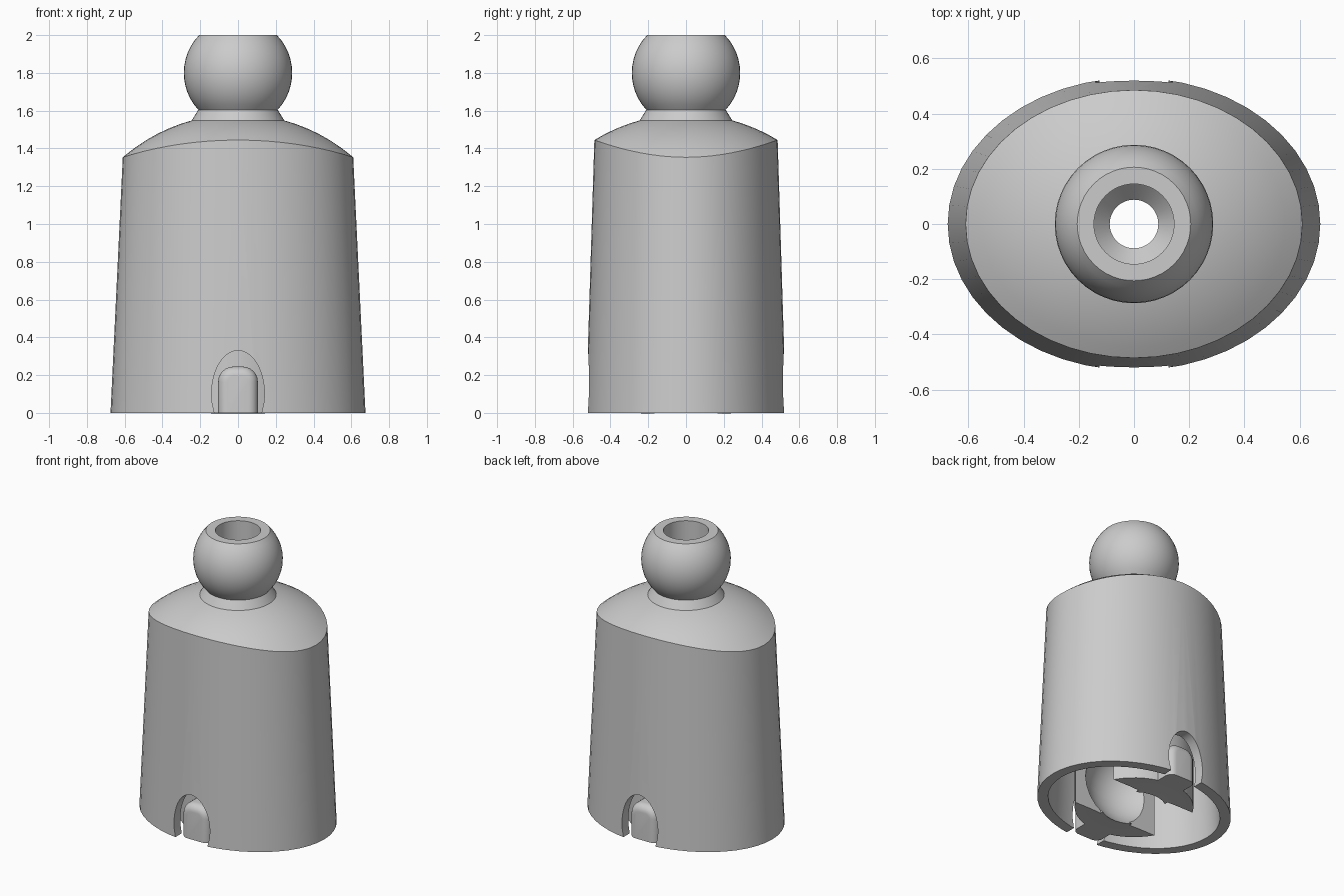
import bpy, bmesh, math
from mathutils import Matrix

if "Cube" in bpy.data.objects:
    bpy.data.objects.remove(bpy.data.objects["Cube"])

N = 48
grey = bpy.data.materials.new("light_grey")
grey.diffuse_color = (0.6, 0.6, 0.6, 1)
grey.use_nodes = True
grey.node_tree.nodes["Principled BSDF"].inputs["Base Color"].default_value = grey.diffuse_color

def make_object(name, bm):
    bmesh.ops.recalc_face_normals(bm, faces=bm.faces)
    me = bpy.data.meshes.new(name)
    bm.to_mesh(me)
    bm.free()
    me.materials.append(grey)
    ob = bpy.data.objects.new(name, me)
    bpy.context.collection.objects.link(ob)
    return ob

def dome_z(r, drop=0.0):
    return 0.651 - drop + math.sqrt(0.865 - r * r)

def wall(ang, z, inset=0.0):
    a = 0.675 - 0.048 * z - inset
    b = 0.53 - 0.031 * z - inset
    return a * math.cos(ang), b * math.sin(ang)

def wall_top(ang, inset=0.0, drop=0.0):
    # height where the tapered oval wall meets the dome
    z = 1.4
    for _ in range(12):
        z = dome_z(math.hypot(*wall(ang, z, inset)), drop)
    return (*wall(ang, z, inset), z)

def dome_point(ang, t, r_end, inset=0.0, drop=0.0):
    x, y, z = wall_top(ang, inset, drop)
    px = x + (r_end * math.cos(ang) - x) * t
    py = y + (r_end * math.sin(ang) - y) * t
    return px, py, dome_z(math.hypot(px, py), drop)

def circle(r, z):
    return lambda a: (r * math.cos(a), r * math.sin(a), z)

# Closed loft: outer wall, dome, neck, ball, bore, socket, inner wall
rings = [lambda a: (*wall(a, 0), 0), wall_top]
for i in range(1, 7):
    rings.append(lambda a, t=i / 6: dome_point(a, t, 0.245))
rings.append(circle(0.21, 1.605))
for i in range(13):
    e = math.radians(-43 + i * 87.2 / 12)
    rings.append(circle(0.287 * math.cos(e), 1.8 + 0.287 * math.sin(e)))
rings += [circle(r, z) for r, z in ((0.145, 2), (0.145, 1.72), (0.088, 1.66))]
for i in range(11):                                  # socket cavity
    e = math.radians(73 - i * 12.2)
    rings.append(circle(0.31 * math.cos(e), 0.23 + 0.31 * math.sin(e)))
rings += [circle(r, z) for r, z in ((0.27, 0), (0.38, 0), (0.38, 0.42),
                                    (0.32, 0.54), (0.2, 0.64))]
for i in range(6):                                   # ceiling
    rings.append(lambda a, t=1 - i / 5: dome_point(a, t, 0.2, 0.07, 0.15))
rings.append(lambda a: (*wall(a, 0, 0.07), 0))

bm = bmesh.new()
grid = [[bm.verts.new(f(2 * math.pi * k / N)) for k in range(N)] for f in rings]
for i, row in enumerate(grid):
    nxt = grid[(i + 1) % len(grid)]
    for k in range(N):
        m = (k + 1) % N
        bm.faces.new((row[k], row[m], nxt[m], nxt[k]))
body = make_object("bell_body", bm)

def prism(name, pts, y0, y1):
    # outline in x and z, extruded along y
    bm = bmesh.new()
    a = [bm.verts.new((x, y0, z)) for x, z in pts]
    b = [bm.verts.new((x, y1, z)) for x, z in pts]
    bm.faces.new(a)
    bm.faces.new(b)
    for i in range(len(pts)):
        j = (i + 1) % len(pts)
        bm.faces.new((a[i], a[j], b[j], b[i]))
    return make_object(name, bm)

# Arched notches front and back, and slots splitting the socket left and right
arch = [(0.125, -0.1), (0.125, 0)]
for i in range(25):
    t = math.radians(-10 + i * 200 / 24)
    arch.append((0.14 * math.cos(t), 0.1 + 0.23 * math.sin(t)))
arch += [(-0.125, 0), (-0.125, -0.1)]
cutters = []
for s in (-1, 1):
    cutters.append(prism("notch_cutter", arch, s * 0.41, s * 0.7))
    slot = [(s * 0.12, -0.1), (s * 0.45, -0.1), (s * 0.45, 0.44), (s * 0.12, 0.44)]
    cutters.append(prism("slot_cutter", slot, -0.19, 0.19))
bpy.context.view_layer.objects.active = body
for c in cutters:
    c.hide_render = True
    mod = body.modifiers.new("cut", 'BOOLEAN')
    mod.operation, mod.solver, mod.object = 'DIFFERENCE', 'EXACT', c
    bpy.ops.object.modifier_apply(modifier=mod.name)
for c in cutters:
    bpy.data.objects.remove(c)

# Rounded lugs standing on the socket fingers, seen through the notches
lugs = []
for side, s in (("front", -1), ("back", 1)):
    bm = bmesh.new()
    bmesh.ops.create_cube(bm, size=1, matrix=Matrix.Translation((0, s * 0.415, 0.1225))
                          @ Matrix.Diagonal((0.21, 0.15, 0.245, 1)))
    def bevel(test, width):
        es = [e for e in bm.edges if test(*e.verts)]
        bmesh.ops.bevel(bm, geom=es, offset=width, segments=6, profile=0.5,
                        affect='EDGES', clamp_overlap=True)
    bevel(lambda a, b: min(a.co.z, b.co.z) > 0.2 and abs(a.co.x - b.co.x) < 0.01, 0.08)
    bevel(lambda a, b: min(s * a.co.y, s * b.co.y) > 0.48
          and not (a.co.z < 0.01 and b.co.z < 0.01), 0.05)
    lugs.append(make_object(side + "_lug", bm))

bpy.ops.object.select_all(action='DESELECT')
for o in [body] + lugs:
    o.select_set(True)
bpy.context.view_layer.objects.active = body
bpy.ops.object.shade_smooth_by_angle(angle=math.radians(25))
